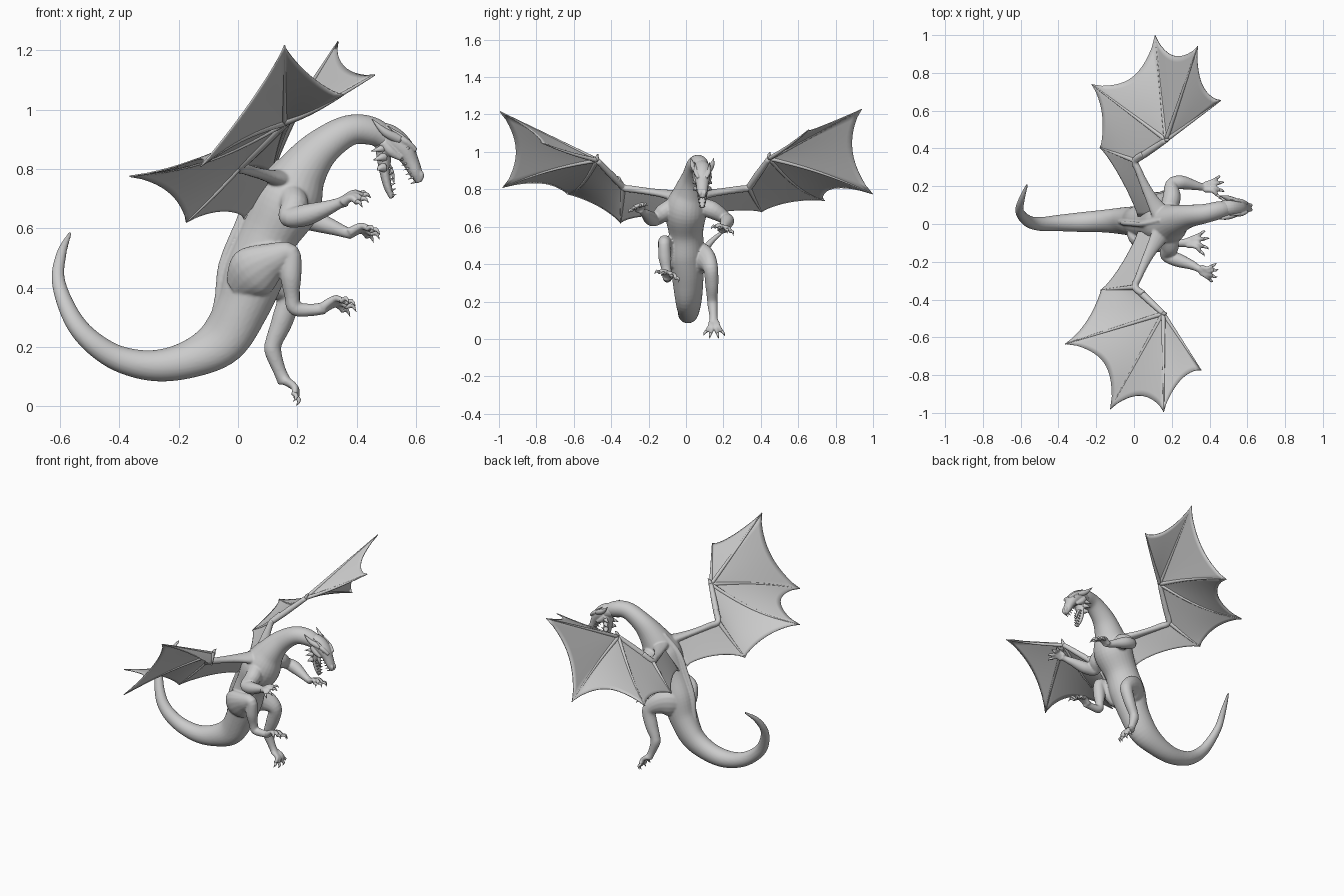
import bpy, bmesh, math
from mathutils import Vector as V


def spline(pts, sub):
    # Catmull-Rom through tuples of any length
    out = []
    for i in range(len(pts) - 1):
        a, b, c, d = (pts[max(i - 1, 0)], pts[i], pts[i + 1], pts[min(i + 2, len(pts) - 1)])
        for k in range(sub):
            t = k / sub
            out.append([0.5 * (2 * q + (r - p) * t + (2 * p - 5 * q + 4 * r - s) * t * t
                               + (3 * q - p - 3 * r + s) * t ** 3) for p, q, r, s in zip(a, b, c, d)])
    return out + [list(pts[-1])]


def tube(bm, pts, n=16, sub=5):
    # tapered tube: points are (x, y, z, half width, half depth)
    pts = spline([tuple(p) if len(p) == 5 else tuple(p) + (p[3],) for p in pts], sub)
    pos = [V(p[:3]) for p in pts]
    rings, side = [], V((0, 1, 0))
    for i, p in enumerate(pts):
        t = (pos[min(i + 1, len(pos) - 1)] - pos[max(i - 1, 0)]).normalized()
        if abs(side.dot(t)) > 0.95:
            side = V((1, 0, 0))
        side = (side - t * side.dot(t)).normalized()
        up = t.cross(side)
        ring = []
        for k in range(n):
            a = 2 * math.pi * k / n
            ring.append(bm.verts.new(pos[i] + side * math.cos(a) * max(p[3], .0006)
                                     + up * math.sin(a) * max(p[4], .0006)))
        rings.append(ring)
    for a, b in zip(rings, rings[1:]):
        for k in range(n):
            bm.faces.new((a[k], a[(k + 1) % n], b[(k + 1) % n], b[k]))
    bm.faces.new(rings[0][::-1])
    bm.faces.new(rings[-1])


def make(name, bm, voxel=0, smooth=0, thick=0):
    bmesh.ops.recalc_face_normals(bm, faces=bm.faces)
    me = bpy.data.meshes.new(name)
    bm.to_mesh(me)
    bm.free()
    for f in me.polygons:
        f.use_smooth = True
    ob = bpy.data.objects.new(name, me)
    bpy.context.collection.objects.link(ob)
    if voxel:
        m = ob.modifiers.new("Fuse", "REMESH")
        m.mode, m.voxel_size, m.use_smooth_shade = "VOXEL", voxel, True
        m = ob.modifiers.new("Soften", "SMOOTH")
        m.factor, m.iterations = 0.5, smooth
    if thick:
        m = ob.modifiers.new("Thickness", "SOLIDIFY")
        m.thickness, m.offset = thick, 0
    return ob


def foot(flesh, claws, base, d, side, up, L, n=4):
    # fan of arched toes, each with a hooked claw
    base, d, side, up = V(base), V(d).normalized(), V(side).normalized(), V(up).normalized()
    for i in range(n):
        s = 2 * i / (n - 1) - 1
        e = (d + side * s * 0.85).normalized()
        p0 = base + side * s * 0.014 - d * 0.01
        p1 = base + e * L * 0.55 + up * L * 0.24
        p2 = base + e * L
        tube(flesh, [(*p0, .016), (*p1, .0125), (*p2, .0105)], 10, 4)
        c1, c2 = p2 + e * L * 0.2 + up * L * .03, p2 + e * L * 0.38 - up * L * 0.26
        tube(claws, [(*(p2 - e * .008), .0085), (*c1, .007), (*c2, .0005)], 8, 3)


# Body: tail, torso and neck in one sweep
body, claws = bmesh.new(), bmesh.new()
tube(body, [
    (-.565, .21, .585, .006, .006), (-.595, .13, .515, .016, .017), (-.605, .065, .42, .022, .023),
    (-.56, .015, .30, .029, .032), (-.495, 0, .22, .036, .038), (-.40, .005, .16, .043, .044),
    (-.28, .01, .137, .052, .053), (-.16, .015, .16, .058, .066), (-.055, .015, .22, .068, .086),
    (.012, .01, .33, .082, .092), (.055, .005, .45, .092, .107), (.10, 0, .57, .09, .1),
    (.165, 0, .69, .112, .117), (.215, .02, .79, .083, .087), (.28, .04, .87, .06, .067),
    (.375, .055, .93, .05, .053), (.46, .075, .925, .045, .048), (.53, .085, .88, .03, .03)], 28, 6)
# Spine ridge
tube(body, [(-.09, .012, .28, .008), (-.065, .01, .37, .014), (-.052, .005, .48, .014),
            (.0, 0, .61, .014), (.05, 0, .72, .014), (.14, .02, .83, .008)], 10)
# Raised hind leg
tube(body, [(.0, -.035, .40, .04, .05), (.05, -.075, .45, .055, .09), (.12, -.105, .495, .045, .06),
            (.175, -.115, .513, .033, .036), (.178, -.113, .44, .035, .036), (.182, -.105, .375, .027, .026),
            (.193, -.1, .33, .025, .025), (.25, -.1, .325, .022, .021), (.295, -.1, .332, .026, .02)])
foot(body, claws, (.295, -.1, .332), (1, 0, .14), (0, 1, -.35), (0, .35, 1), .078)
# Hanging hind leg
tube(body, [(.0, .035, .42, .04, .05), (.06, .075, .43, .055, .085), (.12, .11, .42, .047, .065),
            (.17, .132, .375, .039, .042), (.15, .138, .29, .034, .038), (.122, .14, .22, .028, .03),
            (.118, .142, .185, .027, .029), (.14, .147, .12, .022, .022), (.158, .15, .08, .028, .022)])
foot(body, claws, (.162, .15, .08), (.5, 0, -.72), (0, 1, 0), (.8, 0, .5), .064)
# Arms
tube(body, [(.18, -.07, .71, .045), (.19, -.12, .675, .048), (.172, -.165, .637, .034), (.23, -.19, .645, .037),
            (.3, -.215, .668, .026), (.34, -.235, .684, .019), (.365, -.245, .693, .021)])
foot(body, claws, (.365, -.245, .693), (1, -.25, .2), (.2, 1, .4), (-.25, -.35, 1), .06)
tube(body, [(.18, .07, .71, .045), (.2, .14, .69, .048), (.2, .21, .645, .034), (.25, .22, .628, .037),
            (.32, .205, .603, .026), (.365, .195, .586, .019), (.385, .195, .583, .021)])
foot(body, claws, (.385, .195, .583), (1, .05, .05), (0, 1, -.3), (0, .3, 1), .07)
# Wing arms flowing out of the back, up to the elbow
for s in (-1, 1):
    tube(body, [(.16, s * .02, .76, .055, .04), (.125, s * .08, .77, .045, .026), (.09, s * .14, .78, .032, .02),
                (.055, s * .21, .79, .024, .018), (.025, s * .28, .8, .019), (.005, s * .335, .81, .018),
                (.05, s * .37, .86, .018)])
make("body", body, 0.005, 6)

# Head: skull, open jaw, brows and cheeks
head, horns, teeth = bmesh.new(), bmesh.new(), bmesh.new()
Y = .087
tube(head, [(.46, Y - .008, .92, .04, .042), (.51, Y, .905, .046, .044), (.555, Y, .87, .043, .038),
            (.582, Y, .825, .033, .028), (.6, Y, .785, .027, .022), (.612, Y, .755, .014, .011)], 20)
tube(head, [(.49, Y, .885, .038, .028), (.492, Y, .84, .037, .025), (.495, Y, .79, .03, .018),
            (.505, Y, .74, .022, .014), (.52, Y, .702, .012, .009)], 16)
for s in (-1, 1):
    tube(head, [(.515, Y + s * .038, .915, .008), (.565, Y + s * .035, .893, .012), (.6, Y + s * .022, .862, .008)], 10)
    tube(head, [(.606, Y + s * .012, .8, .006), (.618, Y + s * .012, .78, .01), (.615, Y + s * .01, .762, .006)], 10)
    tube(head, [(.49, Y + s * .036, .89, .014), (.515, Y + s * .034, .86, .017), (.55, Y + s * .03, .835, .009)], 10)
    # Horns and cheek frill
    tube(horns, [(.545, Y + s * .03, .9, .018), (.495, Y + s * .05, .925, .014), (.452, Y + s * .062, .968, .001)], 10)
    for z, l in ((.87, .042), (.84, .034), (.805, .02)):
        tube(horns, [(.49, Y + s * .028, z, .017), (.478, Y + s * .042, z - .003, .01),
                     (.49 - l, Y + s * .05, z - .01, .001)], 8, 3)
    tube(horns, [(.575, Y + s * .028, .885, .01), (.55, Y + s * .036, .91, .008), (.505, Y + s * .04, .945, .001)], 8, 3)
    # Teeth rows on both jaws
    for i in range(6):
        t = i / 5
        w = s * (.026 - .014 * t)
        x, z = .562 + .036 * t, .835 - .078 * t
        tube(teeth, [(x, Y + w, z, .005), (x - .018, Y + w, z - .008, .0005)], 6, 2)
        x, z = .508 + .012 * t, .8 - .09 * t
        tube(teeth, [(x, Y + w, z, .005), (x + .015, Y + w, z + .006, .0005)], 6, 2)
    eye = bmesh.new()
    tube(eye, [(.568, Y + s * .03, .877, .001), (.571, Y + s * .032, .87, .009), (.577, Y + s * .03, .862, .001)], 10)
    make("eye", eye)
tube(teeth, [(.5, Y, .83, .014, .006), (.52, Y, .79, .012, .006), (.525, Y, .755, .003, .003)], 10)  # tongue
make("head", head, 0.0035, 3)
make("horns", horns)
make("teeth_and_tongue", teeth)


def wing(name, root, elbow, wrist, tips, corner, inner, scallops):
    bones, skin = bmesh.new(), bmesh.new()
    root, elbow, wrist = V(root), V(elbow), V(wrist)
    bows = (-.02, .0, .03, -.065, -.02, 0)
    ribs = [(wrist, V(t)) for t in tips] + [(elbow, V(corner)), (root, V(inner))]
    ribs = [(a, b, V((0, 0, w * (b - a).length))) for (a, b), w in zip(ribs, bows)]

    def rib(r, t):
        return r[0].lerp(r[1], t) + r[2] * math.sin(math.pi * t)

    # Membrane panels between neighbouring ribs with scalloped trailing edge
    N = 14
    for ra, rb, k in zip(ribs, ribs[1:], scallops):
        nor = (ra[1] - ra[0]).cross(rb[1] - rb[0]).normalized()
        nor *= 1 if nor.z > 0 else -1
        grid = []
        for i in range(N + 1):
            s = i / N
            row = []
            for j in range(N + 1):
                t = j / N * (1 - k * (4 * s * (1 - s)) ** .7)
                p = rib(ra, t).lerp(rib(rb, t), s)
                row.append(skin.verts.new(p + nor * .006 * math.sin(math.pi * s) * t))
            grid.append(row)
        for i in range(N):
            for j in range(N):
                skin.faces.new((grid[i][j], grid[i + 1][j], grid[i + 1][j + 1], grid[i][j + 1]))
    bmesh.ops.remove_doubles(skin, verts=skin.verts, dist=.0005)
    # Forearm and finger ribs
    tube(bones, [(*elbow, .016), (*elbow.lerp(wrist, .4), .018), (*wrist, .014)], 14)
    for i, r in enumerate(ribs[:-1]):
        R = .012 if i < 4 else .014
        tube(bones, [(*rib(r, t), R * (1 - .75 * t)) for t in (0, .2, .4, .6, .8, 1)], 10, 3)
    # Thumb claw
    tube(bones, [(*wrist, .013), (*(wrist + V((.01, 0, .022))), .008), (*(wrist + V((.02, .005, .035))), .001)], 8)
    make(name + "_bones", bones)
    make(name + "_membrane", skin, thick=.005)


wing("far_wing", (.13, .04, .77), (.005, .335, .81), (.17, .445, .965),
     [(.46, .655, 1.117), (.337, .94, 1.228), (.112, .998, .775), (-.225, .74, .74)],
     (-.18, .405, .68), (.02, .04, .63), (.16, .15, .22, .14, .2))
wing("near_wing", (.13, -.04, .77), (.005, -.335, .81), (.155, -.475, .955),
     [(.355, -.775, 1.05), (.157, -.995, 1.215), (-.125, -.98, .81), (-.365, -.635, .775)],
     (-.175, -.35, .62), (.02, -.04, .63), (.13, .15, .22, .13, .2))
make("claws", claws)
